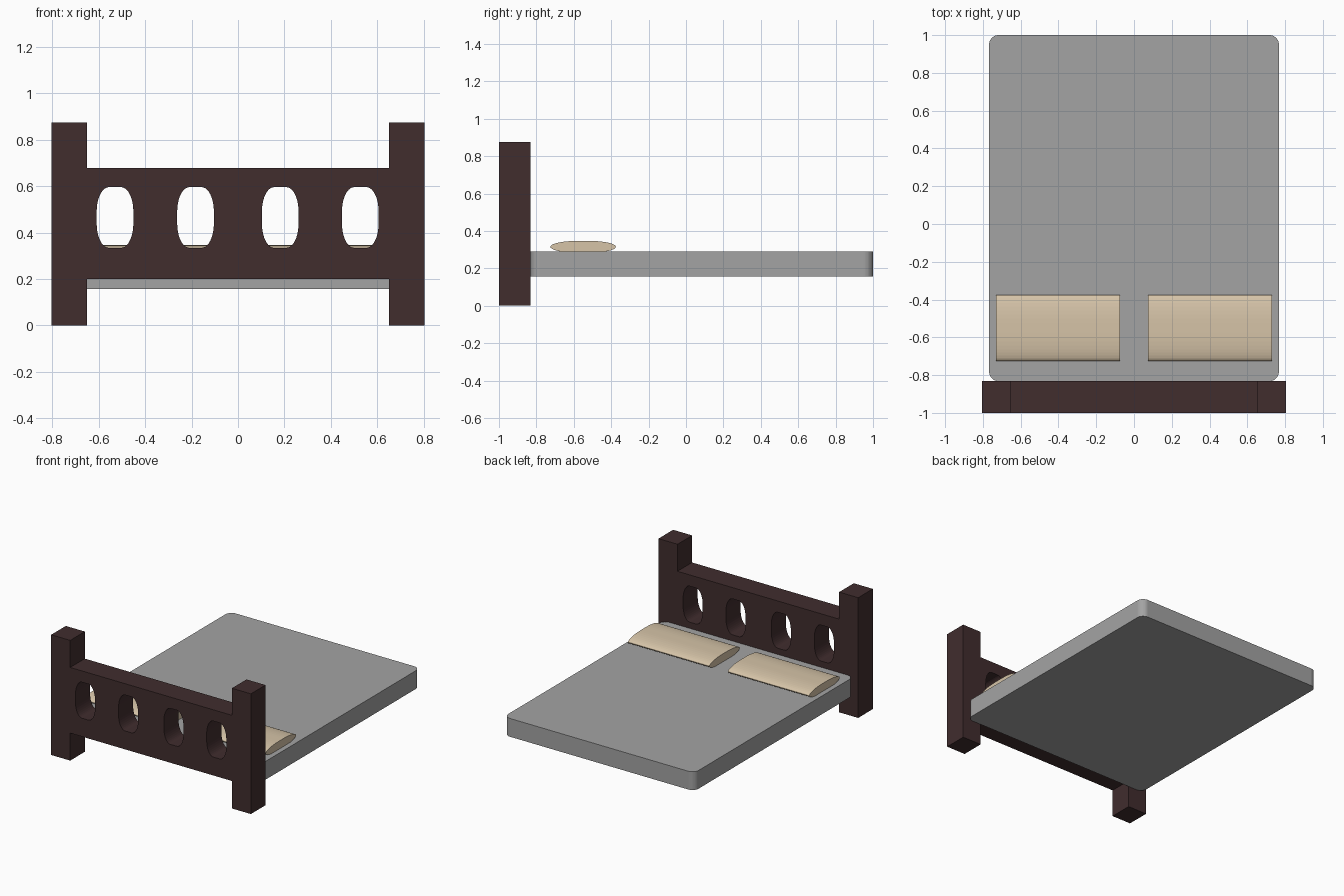
import bpy, math
from mathutils import Matrix

if "Cube" in bpy.data.objects:
    bpy.data.objects.remove(bpy.data.objects["Cube"])


def material(name, rgb):
    m = bpy.data.materials.new(name)
    m.diffuse_color = (*rgb, 1)
    m.use_nodes = True
    m.node_tree.nodes["Principled BSDF"].inputs["Base Color"].default_value = m.diffuse_color
    return m


wood = material("dark brown wood", (0.052, 0.026, 0.027))
grey = material("mattress grey", (0.37, 0.37, 0.37))
cream = material("pillow cream", (0.67, 0.55, 0.39))


def rounded(cx, cy, hx, hy, rx=0, ry=0, seg=10):
    """Rectangle outline with elliptical corners."""
    if rx == 0:
        return [(cx + a * hx, cy + b * hy) for a, b in ((1, 1), (-1, 1), (-1, -1), (1, -1))]
    pts = []
    for q, (a, b) in enumerate(((1, 1), (-1, 1), (-1, -1), (1, -1))):
        for i in range(seg + 1):
            t = (q + i / seg) * math.pi / 2
            pts.append((cx + a * (hx - rx) + rx * math.cos(t),
                        cy + b * (hy - ry) + ry * math.sin(t)))
    return pts


# Which world axes the outline's u, v and the extrusion run along
AXES = {
    "front": Matrix(((1, 0, 0), (0, 0, -1), (0, 1, 0))),
    "side": Matrix(((0, 0, 1), (1, 0, 0), (0, 1, 0))),
    "top": Matrix.Identity(3),
}


def prism(name, loops, half, view, offset, mat):
    """Extrude filled outlines (inner loops become holes) into a mesh."""
    cu = bpy.data.curves.new(name, 'CURVE')
    cu.dimensions = '2D'
    cu.fill_mode = 'BOTH'
    cu.extrude = half
    for pts in loops:
        sp = cu.splines.new('POLY')
        sp.points.add(len(pts) - 1)
        for p, (u, v) in zip(sp.points, pts):
            p.co = (u, v, 0, 1)
        sp.use_cyclic_u = True
    tmp = bpy.data.objects.new(name + "_outline", cu)
    bpy.context.collection.objects.link(tmp)
    bpy.context.view_layer.update()
    dg = bpy.context.evaluated_depsgraph_get()
    me = bpy.data.meshes.new_from_object(tmp.evaluated_get(dg))
    bpy.data.objects.remove(tmp)
    me.transform(Matrix.Translation(offset) @ AXES[view].to_4x4())
    me.materials.clear()
    me.materials.append(mat)
    me.polygons.foreach_set("use_smooth", [False] * len(me.polygons))
    ob = bpy.data.objects.new(name, me)
    bpy.context.collection.objects.link(ob)
    return ob


# Headboard panel with four oval cut-outs
holes = [rounded(x, 0.465, 0.079, 0.131, 0.053, 0.105) for x in (-0.53, -0.183, 0.182, 0.527)]
prism("headboard_panel", [rounded(0, 0.439, 0.652, 0.239)] + holes,
      0.084, "front", (0, -0.916, 0), wood)

# Posts and pillows on both sides
for s, side in ((-1, "left"), (1, "right")):
    prism(side + "_post", [rounded(s * 0.7275, 0.4375, 0.0765, 0.4375)],
          0.084, "front", (0, -0.916, 0), wood)
    prism(side + "_pillow", [rounded(-0.55, 0.315, 0.175, 0.032, 0.15, 0.032)],
          0.328, "side", (s * 0.402, 0, 0), cream)

# Mattress with rounded upright corners
prism("mattress", [rounded(0, 0.084, 0.767, 0.916, 0.05, 0.05)],
      0.0665, "top", (0, 0, 0.2225), grey)
